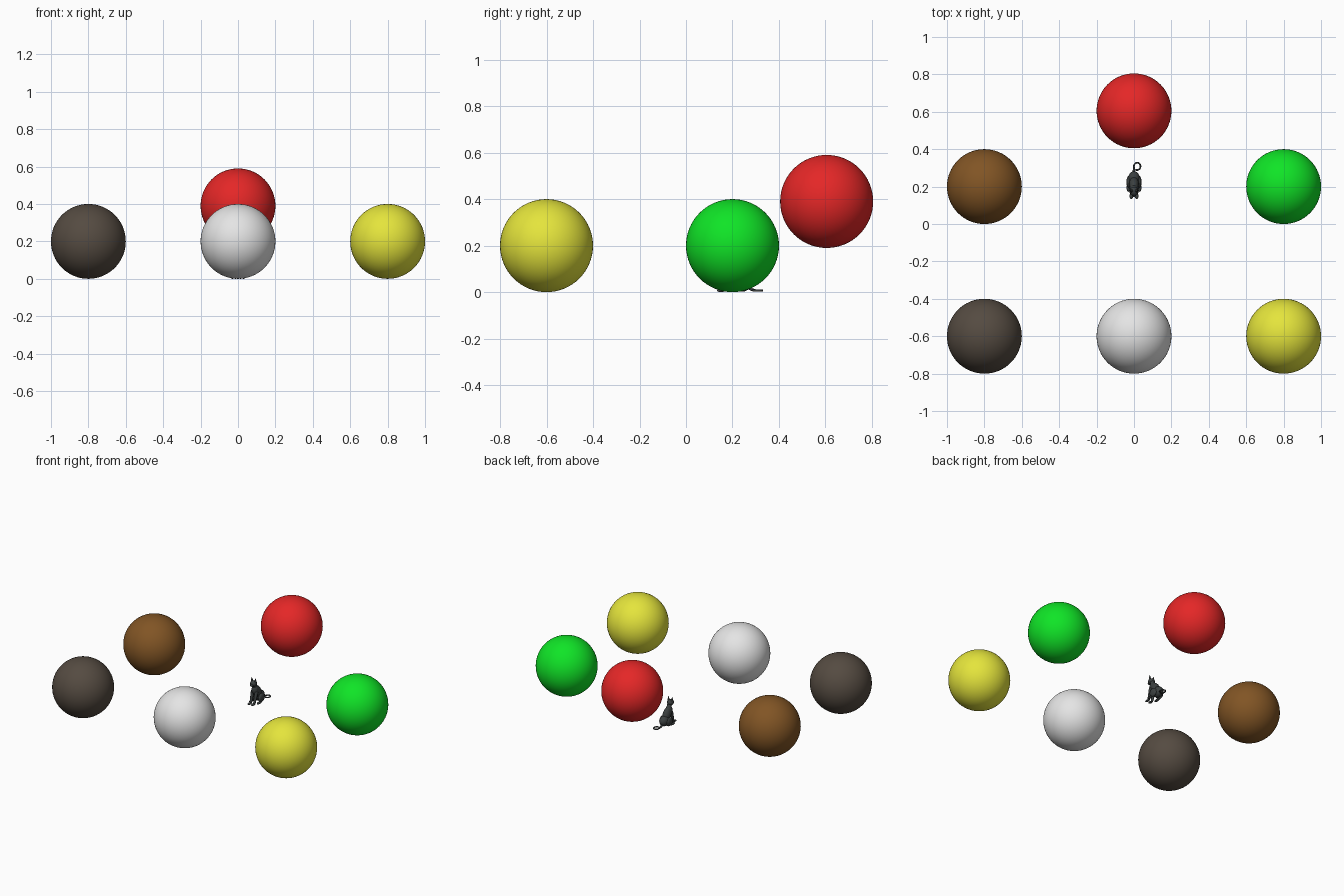
import bpy
import math
from mathutils import Vector

if "Cube" in bpy.data.objects:
    bpy.data.objects.remove(bpy.data.objects["Cube"])


def mat(name, r, g, b):
    m = bpy.data.materials.new(name)
    m.diffuse_color = (r, g, b, 1)
    m.use_nodes = True
    m.node_tree.nodes["Principled BSDF"].inputs["Base Color"].default_value = m.diffuse_color
    return m


def ball(name, loc, size, material, rot=(0, 0, 0), segs=20):
    bpy.ops.mesh.primitive_uv_sphere_add(segments=segs, ring_count=segs // 2, radius=1, location=loc, rotation=rot)
    o = bpy.context.object
    o.name = name
    o.scale = size
    o.data.materials.append(material)
    bpy.ops.object.shade_smooth()
    return o


def cone(name, a, b, r1, r2, material, verts=12):
    a, b = Vector(a), Vector(b)
    d = b - a
    bpy.ops.mesh.primitive_cone_add(vertices=verts, radius1=r1, radius2=r2, depth=d.length, location=(a + b) / 2)
    o = bpy.context.object
    o.name = name
    o.rotation_euler = d.to_track_quat('Z', 'Y').to_euler()
    o.data.materials.append(material)
    bpy.ops.object.shade_smooth_by_angle()
    return o


# Six coloured balls around the animal
R = 0.2
for name, loc, col in [
    ("red", (0, 0.605, 0.39), (0.78, 0.02, 0.02)),
    ("green", (0.8, 0.2, R), (0.005, 0.78, 0.02)),
    ("brown", (-0.8, 0.2, R), (0.22, 0.09, 0.018)),
    ("yellow", (0.8, -0.6, R), (0.78, 0.78, 0.045)),
    ("white", (0, -0.6, R), (0.78, 0.78, 0.78)),
    ("charcoal", (-0.8, -0.6, R), (0.09, 0.07, 0.053)),
]:
    ball(name + "_ball", loc, (R, R, R), mat(name, *col), segs=64)

fur = mat("dark grey fur", 0.045, 0.052, 0.052)

# Sitting cat: body, chest, rump, neck and head
ball("rump", (0, 0.24, 0.038), (0.032, 0.042, 0.036), fur)
ball("torso", (0, 0.215, 0.072), (0.026, 0.032, 0.055), fur, rot=(math.radians(28), 0, 0))
ball("chest", (0, 0.192, 0.095), (0.023, 0.024, 0.034), fur)
cone("neck", (0, 0.195, 0.105), (0, 0.182, 0.14), 0.018, 0.014, fur)
ball("head", (0, 0.175, 0.145), (0.022, 0.024, 0.02), fur)
ball("muzzle", (0, 0.154, 0.139), (0.011, 0.01, 0.009), fur)

# Paired ears, legs and paws
for side, s in (("left", -1), ("right", 1)):
    cone(side + "_ear", (s * 0.012, 0.177, 0.156), (s * 0.016, 0.176, 0.185), 0.009, 0.001, fur)
    cone(side + "_front_leg", (s * 0.015, 0.187, 0.085), (s * 0.014, 0.163, 0.006), 0.012, 0.008, fur)
    ball(side + "_front_paw", (s * 0.014, 0.15, 0.007), (0.01, 0.017, 0.007), fur)
    ball(side + "_haunch", (s * 0.027, 0.225, 0.032), (0.014, 0.032, 0.03), fur)
    ball(side + "_hind_paw", (s * 0.03, 0.196, 0.007), (0.01, 0.024, 0.007), fur)

# Tail running back along the ground and curling into a ring
pts = [(0, 0.265, 0.022), (-0.001, 0.285, 0.01)]
for i in range(13):
    a = math.radians(200 - i * 27)
    pts.append((0.017 + 0.018 * math.cos(a), 0.308 + 0.02 * math.sin(a), 0.007))
cu = bpy.data.curves.new("tail", 'CURVE')
cu.dimensions = '3D'
cu.bevel_depth = 0.005
cu.bevel_resolution = 3
cu.use_fill_caps = True
sp = cu.splines.new('POLY')
sp.points.add(len(pts) - 1)
for i, (p, co) in enumerate(zip(sp.points, pts)):
    p.co = (*co, 1)
    p.radius = 1.8 if i == 0 else 1.3 if i == 1 else 0.9
cu.materials.append(fur)
bpy.context.collection.objects.link(bpy.data.objects.new("tail", cu))
